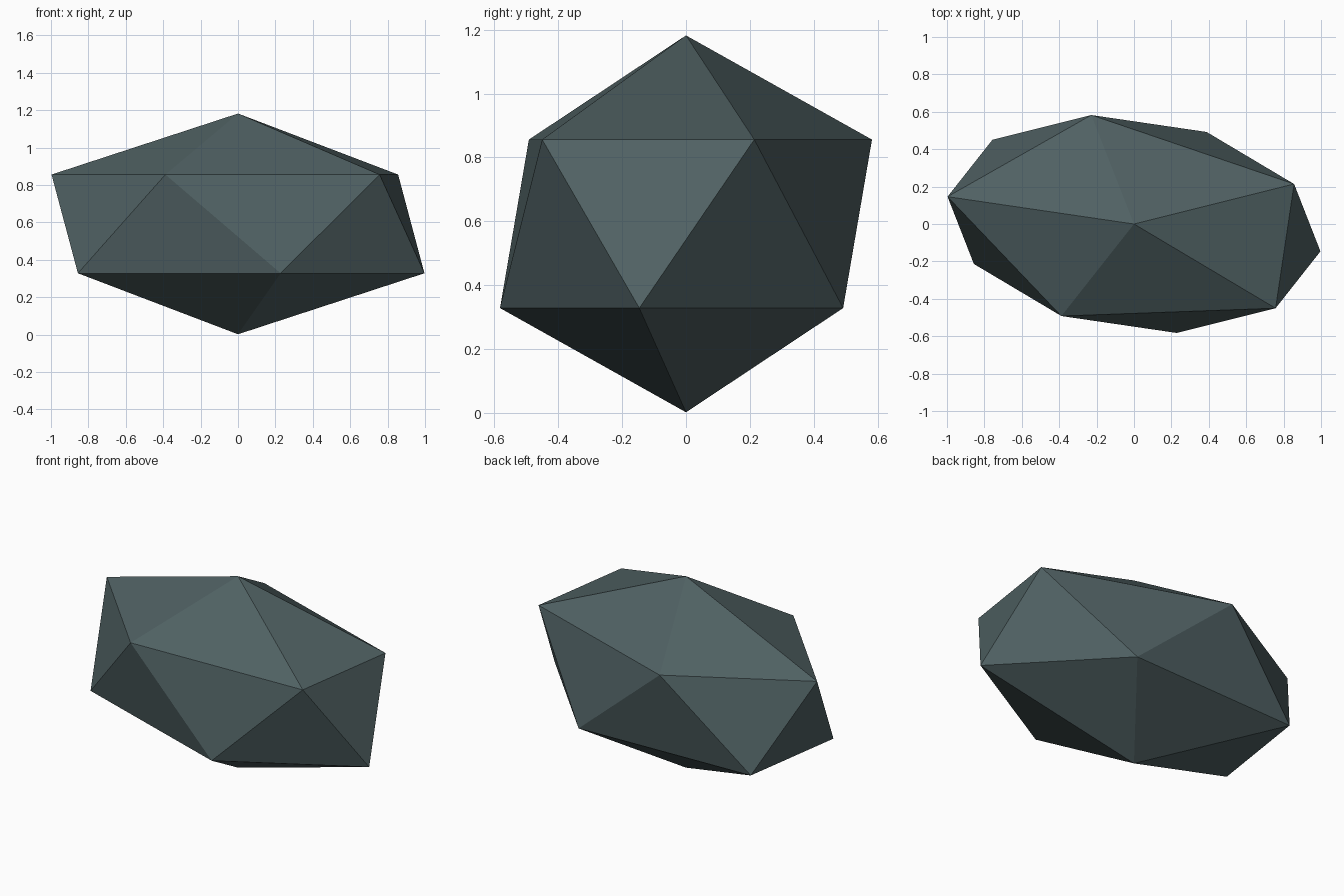
import bpy
import bmesh
from mathutils import Matrix

if "Cube" in bpy.data.objects:
    bpy.data.objects.remove(bpy.data.objects["Cube"])

# Slate stone colour
mat = bpy.data.materials.new("dark slate")
mat.diffuse_color = (0.08, 0.12, 0.125, 1.0)
mat.use_nodes = True
mat.node_tree.nodes["Principled BSDF"].inputs["Base Color"].default_value = mat.diffuse_color

# Faceted rock: a 20-sided ball, stretched and skewed in plan
bm = bmesh.new()
bmesh.ops.create_icosphere(bm, subdivisions=1, radius=1.0)
stretch = Matrix(((0.957, -0.579, 0.0, 0.0),
                  (0.239, 0.607, 0.0, 0.0),
                  (0.0, 0.0, 0.590, 0.592),
                  (0.0, 0.0, 0.0, 1.0)))
bmesh.ops.transform(bm, matrix=stretch, verts=bm.verts)
bmesh.ops.recalc_face_normals(bm, faces=bm.faces)

mesh = bpy.data.meshes.new("rock")
bm.to_mesh(mesh)
bm.free()
mesh.materials.append(mat)
rock = bpy.data.objects.new("rock", mesh)
bpy.context.collection.objects.link(rock)
